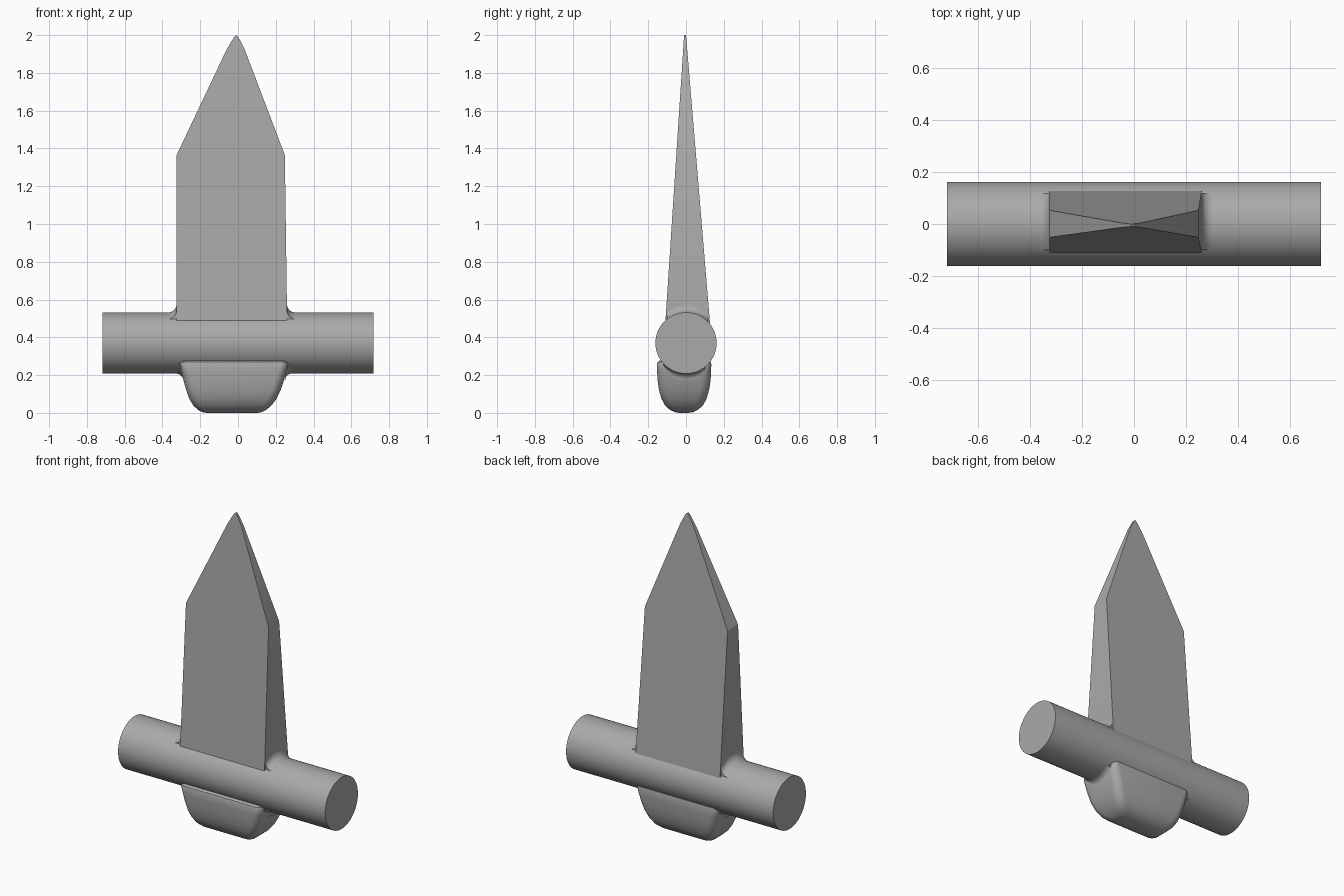
import bpy, bmesh, math

if "Cube" in bpy.data.objects:
    bpy.data.objects.remove(bpy.data.objects["Cube"])

R, ZC = 0.162, 0.37   # crossbar radius and height

steel = bpy.data.materials.new("plain grey")
steel.diffuse_color = (0.4, 0.4, 0.4, 1)
steel.use_nodes = True
steel.node_tree.nodes["Principled BSDF"].inputs["Base Color"].default_value = steel.diffuse_color


def finish(name, bm, angle=35):
    bmesh.ops.recalc_face_normals(bm, faces=bm.faces)
    me = bpy.data.meshes.new(name)
    bm.to_mesh(me)
    bm.free()
    me.materials.append(steel)
    ob = bpy.data.objects.new(name, me)
    bpy.context.collection.objects.link(ob)
    bpy.ops.object.select_all(action='DESELECT')
    ob.select_set(True)
    bpy.context.view_layer.objects.active = ob
    bpy.ops.object.shade_smooth_by_angle(angle=math.radians(angle))
    return ob


def rounded_rect(x0, x1, y0, y1, r, n=6):
    """Closed loop of a rectangle with round corners."""
    r = min(r, (x1 - x0) * 0.49, (y1 - y0) * 0.49)
    pts = []
    for i, (cx, cy) in enumerate([(x1 - r, y1 - r), (x0 + r, y1 - r),
                                  (x0 + r, y0 + r), (x1 - r, y0 + r)]):
        for k in range(n + 1):
            a = math.pi / 2 * (i + k / n)
            pts.append((cx + r * math.cos(a), cy + r * math.sin(a)))
    return pts


def fillet(name, x_end, side, up, y0, y1, r):
    """Concave strip joining a part's end face to the crossbar."""
    bm = bmesh.new()
    rows = []
    for j in range(13):
        y = y0 + (y1 - y0) * j / 12
        zs = ZC + up * math.sqrt(R * R - y * y)
        row = [bm.verts.new((x_end, y, zs - up * 0.02))]
        for k in range(9):
            a = math.pi / 2 * k / 8
            row.append(bm.verts.new((x_end + side * r * (1 - math.cos(a)), y,
                                     zs + up * r * (1 - math.sin(a)))))
        row.append(bm.verts.new((x_end + side * r, y, zs - up * 0.02)))
        rows.append(row)
    n = len(rows[0])
    for a, b in zip(rows, rows[1:]):
        for k in range(n):
            m = (k + 1) % n
            bm.faces.new((a[k], a[m], b[m], b[k]))
    bm.faces.new(rows[0])
    bm.faces.new(rows[-1])
    finish(name, bm)


# Crossbar: cylinder along x
bm = bmesh.new()
bmesh.ops.create_cone(bm, cap_ends=True, segments=96, radius1=R, radius2=R, depth=1.436)
for v in bm.verts:
    x, y, z = v.co
    v.co = (z, x, y + ZC)
finish("crossbar", bm)

# Blade: pointed outline, thickness tapering evenly to the tip
outline = [(-0.325, 0.42), (-0.325, 1.365), (-0.062, 1.92), (-0.035, 1.967),
           (-0.018, 1.993), (-0.01, 2.0), (0.0, 1.993), (0.014, 1.967),
           (0.035, 1.925), (0.248, 1.365), (0.261, 0.42)]
bm = bmesh.new()
front, back = [], []
for x, z in outline:
    t = (z - 0.5) / 1.5
    front.append(bm.verts.new((x, -0.108 + 0.098 * t, z)))
    back.append(bm.verts.new((x, 0.125 - 0.125 * t, z)))
bm.faces.new(front)
bm.faces.new(back)
for i in range(len(outline)):
    j = (i + 1) % len(outline)
    bm.faces.new((front[i], front[j], back[j], back[i]))
finish("blade", bm, 25)

# Pommel: stacked rounded sections (z, x0, x1, y0, y1, corner radius)
sections = [(0.0, -0.165, 0.105, -0.035, 0.012, 0.02),
            (0.004, -0.19, 0.125, -0.06, 0.037, 0.03),
            (0.016, -0.212, 0.15, -0.085, 0.063, 0.04),
            (0.04, -0.237, 0.178, -0.111, 0.09, 0.045),
            (0.075, -0.258, 0.204, -0.13, 0.109, 0.05),
            (0.12, -0.274, 0.226, -0.143, 0.122, 0.05),
            (0.17, -0.288, 0.243, -0.15, 0.13, 0.05),
            (0.22, -0.298, 0.256, -0.153, 0.133, 0.045),
            (0.258, -0.306, 0.264, -0.154, 0.134, 0.04),
            (0.27, -0.303, 0.262, -0.15, 0.131, 0.04),
            (0.277, -0.29, 0.25, -0.138, 0.12, 0.035)]
bm = bmesh.new()
rings = [[bm.verts.new((x, y, s[0])) for x, y in rounded_rect(*s[1:])] for s in sections]
for a, b in zip(rings, rings[1:]):
    for i in range(len(a)):
        j = (i + 1) % len(a)
        bm.faces.new((a[i], a[j], b[j], b[i]))
bm.faces.new(rings[0])
bm.faces.new(rings[-1])
finish("pommel", bm, 40)

# Fillets where blade and pommel ends meet the crossbar
fillet("blade_fillet_left", -0.325, -1, 1, -0.1, 0.117, 0.045)
fillet("blade_fillet_right", 0.26, 1, 1, -0.1, 0.117, 0.042)
fillet("pommel_fillet_left", -0.293, -1, -1, -0.118, 0.1, 0.035)
fillet("pommel_fillet_right", 0.25, 1, -1, -0.118, 0.1, 0.035)
